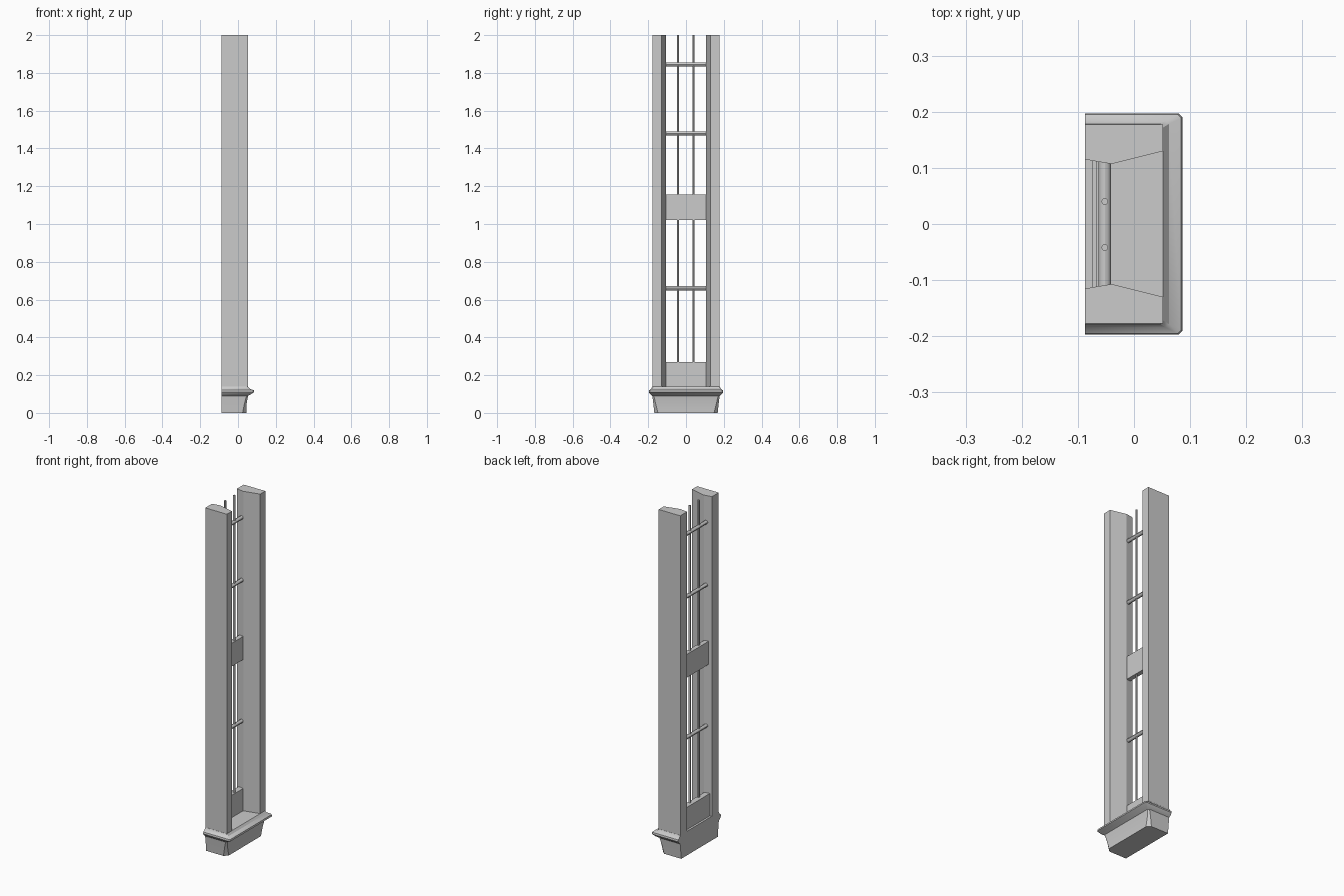
import bpy, bmesh
from mathutils import Vector

cube = bpy.data.objects.get("Cube")
if cube:
    bpy.data.objects.remove(cube, do_unlink=True)

GREY = (0.6, 0.6, 0.6, 1)
paint = bpy.data.materials.new("stone_grey")
paint.use_nodes = True
paint.diffuse_color = GREY
paint.node_tree.nodes["Principled BSDF"].inputs["Base Color"].default_value = GREY

TOP = 2.0
BACK = -0.087
BAR_X = -0.052


def loft(name, rings, smooth=False):
    """Closed solid through matching rings of points."""
    bm = bmesh.new()
    loops = [[bm.verts.new(p) for p in ring] for ring in rings]
    for low, high in zip(loops, loops[1:]):
        for i in range(len(low)):
            j = (i + 1) % len(low)
            bm.faces.new((low[i], low[j], high[j], high[i]))
    bm.faces.new(loops[0][::-1])
    bm.faces.new(loops[-1])
    bmesh.ops.recalc_face_normals(bm, faces=bm.faces)
    mesh = bpy.data.meshes.new(name)
    bm.to_mesh(mesh)
    bm.free()
    mesh.materials.append(paint)
    obj = bpy.data.objects.new(name, mesh)
    bpy.context.collection.objects.link(obj)
    if smooth:
        bpy.ops.object.select_all(action='DESELECT')
        obj.select_set(True)
        bpy.context.view_layer.objects.active = obj
        bpy.ops.object.shade_smooth_by_angle()
    return obj


def prism(name, outline, z0, z1):
    return loft(name, [[(x, y, z) for x, y in outline] for z in (z0, z1)])


def board(name, x0, x1, half, z0, z1):
    return prism(name, [(x0, -half), (x1, -half), (x1, half), (x0, half)], z0, z1)


def rod(name, start, end, radius):
    start, end = Vector(start), Vector(end)
    bpy.ops.mesh.primitive_cylinder_add(
        vertices=12, radius=radius, depth=(end - start).length,
        location=(start + end) / 2,
        rotation=(end - start).to_track_quat('Z', 'Y').to_euler())
    obj = bpy.context.object
    obj.name = name
    obj.data.materials.append(paint)
    bpy.ops.object.shade_smooth_by_angle()


# Moulded sill: height, front reach, half width, corner cut
sill_profile = [
    (0.0, 0.044, 0.168, 0.02), (0.05, 0.046, 0.173, 0.012),
    (0.09, 0.053, 0.178, 0.008), (0.1, 0.07, 0.19, 0.006),
    (0.11, 0.086, 0.197, 0.006), (0.12, 0.084, 0.195, 0.006),
    (0.128, 0.062, 0.184, 0.006), (0.14, 0.052, 0.178, 0.006)]
loft("sill", [[(BACK, -w, z), (x - c, -w, z), (x, c - w, z),
               (x, w - c, z), (x - c, w, z), (BACK, w, z)]
              for z, x, w, c in sill_profile], smooth=True)

# Side posts with splayed inner faces
post = [(BACK, 0.177), (0.052, 0.177), (0.052, 0.13),
        (-0.04, 0.107), (BACK, 0.115)]
for name, side in (("front_post", -1), ("back_post", 1)):
    prism(name, [(x, side * y) for x, y in post], 0.13, TOP)

# Solid panels between the posts
board("bottom_panel", -0.075, -0.042, 0.112, 0.13, 0.27)
board("middle_panel", -0.068, -0.042, 0.112, 1.02, 1.155)

# Glazing bars
for i, z in enumerate((0.66, 1.48, 1.845)):
    rod(f"cross_bar_{i + 1}", (BAR_X, -0.112, z), (BAR_X, 0.112, z), 0.011)
for i, y in enumerate((-0.042, 0.04)):
    rod(f"upright_bar_{i + 1}", (BAR_X, y, 0.25), (BAR_X, y, TOP), 0.006)
